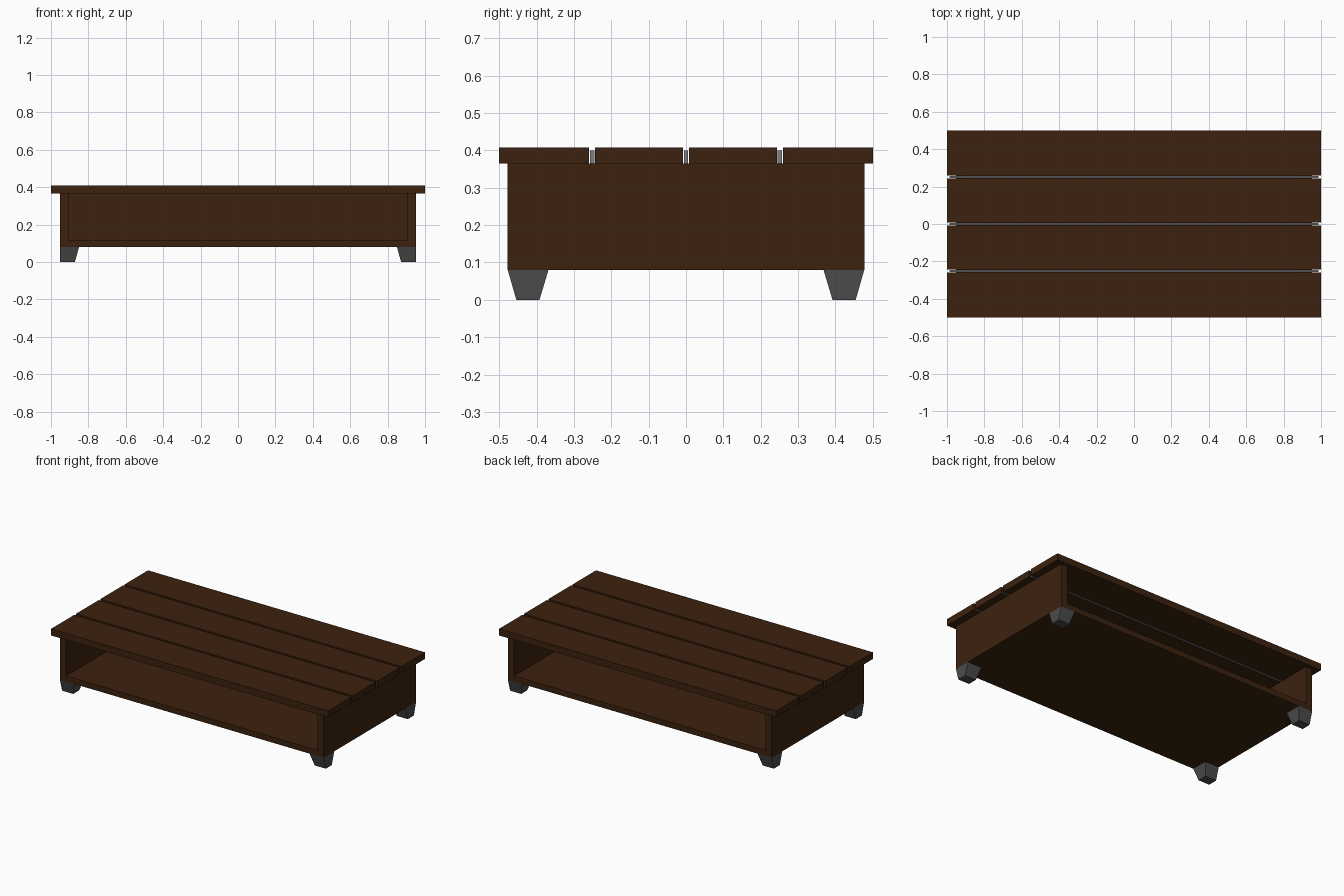
import bpy, bmesh

if "Cube" in bpy.data.objects:
    bpy.data.objects.remove(bpy.data.objects["Cube"])


def material(name, rgb):
    m = bpy.data.materials.new(name)
    m.diffuse_color = (*rgb, 1)
    m.use_nodes = True
    m.node_tree.nodes["Principled BSDF"].inputs["Base Color"].default_value = m.diffuse_color
    return m


wood = material("dark brown wood", (0.045, 0.0155, 0.0045))
foot_grey = material("dark grey", (0.07, 0.07, 0.07))
metal = material("mid grey", (0.21, 0.21, 0.22))


def prism(name, mat, bottom, top, z0, z1):
    """Box or tapered block from (x0, x1, y0, y1) at z0 and z1."""
    bm = bmesh.new()
    rings = []
    for (x0, x1, y0, y1), z in ((bottom, z0), (top, z1)):
        rings.append([bm.verts.new(p) for p in
                      ((x0, y0, z), (x1, y0, z), (x1, y1, z), (x0, y1, z))])
    lo, hi = rings
    bm.faces.new(lo[::-1])
    bm.faces.new(hi)
    for i in range(4):
        j = (i + 1) % 4
        bm.faces.new((lo[i], lo[j], hi[j], hi[i]))
    bmesh.ops.recalc_face_normals(bm, faces=bm.faces)
    me = bpy.data.meshes.new(name)
    bm.to_mesh(me)
    bm.free()
    me.materials.append(mat)
    ob = bpy.data.objects.new(name, me)
    bpy.context.collection.objects.link(ob)
    return ob


def box(name, mat, x0, x1, y0, y1, z0, z1):
    return prism(name, mat, (x0, x1, y0, y1), (x0, x1, y0, y1), z0, z1)


# Tabletop planks and the thin metal strips in the gaps
for i, (y0, y1) in enumerate(((-0.5, -0.259), (-0.243, -0.008),
                              (0.008, 0.243), (0.259, 0.5))):
    box(f"top_plank_{i + 1}", wood, -1, 1, y0, y1, 0.365, 0.408)
for i, y in enumerate((-0.251, 0, 0.251)):
    box(f"gap_strip_{i + 1}", metal, -0.987, 0.987, y - 0.006, y + 0.006, 0.365, 0.4)

# Body: two ends, floor and a middle divider, open at front and back
for side, s in (("left", -1), ("right", 1)):
    a, b = sorted((s * 0.907, s * 0.952))
    box(f"{side}_end_panel", wood, a, b, -0.477, 0.477, 0.08, 0.365)
box("floor_panel", wood, -0.907, 0.907, -0.477, 0.477, 0.08, 0.117)
box("middle_divider", wood, -0.907, 0.907, -0.02, 0.02, 0.117, 0.365)

# Tapered feet, with the outer end face upright
for sx, side in ((-1, "left"), (1, "right")):
    for sy, end in ((-1, "front"), (1, "back")):
        def rect(xi, xo, yi, yo):
            return (*sorted((sx * xi, sx * xo)), *sorted((sy * yi, sy * yo)))
        prism(f"{end}_{side}_foot", foot_grey,
              rect(0.872, 0.952, 0.392, 0.454), rect(0.85, 0.952, 0.368, 0.477), 0, 0.08)
